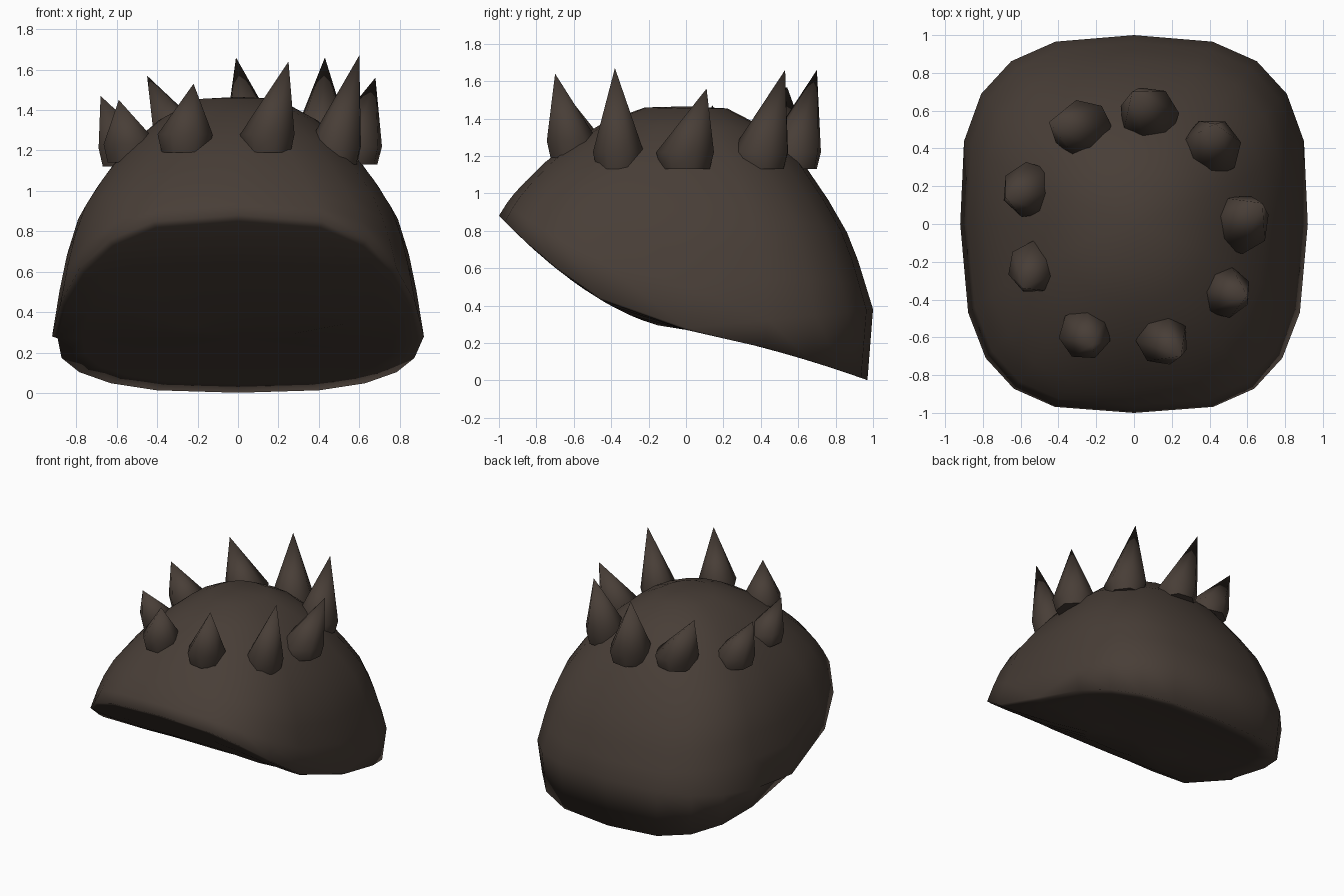
import bpy, bmesh, math
from mathutils import Vector

cube = bpy.data.objects.get("Cube")
if cube:
    bpy.data.objects.remove(cube, do_unlink=True)

brown = bpy.data.materials.new("dark_brown")
brown.use_nodes = True
COLOR = (0.065, 0.048, 0.038, 1)
brown.diffuse_color = COLOR
shader = brown.node_tree.nodes["Principled BSDF"]
shader.inputs["Base Color"].default_value = COLOR
shader.inputs["Roughness"].default_value = 0.9

SEGMENTS = 20
TOP = 1.465


def outline(angle, r):
    """Unit superellipse point, squarer toward the rim and wider at the back."""
    c, s = math.cos(angle), math.sin(angle)
    n = 2 + (1.1 if s < 0 else 0.85) * r * r
    x, y = math.copysign(abs(c) ** (2 / n), c), math.copysign(abs(s) ** (2 / n), s)
    return x * (1 + 0.03 * y), y


def loft(name, rings, start=None, end=None, cap_start=False):
    """Skin a list of closed rings, with optional pole points."""
    bm = bmesh.new()
    loops = [[bm.verts.new(p) for p in ring] for ring in rings]
    count = len(loops[0])
    for a, b in zip(loops, loops[1:]):
        for i in range(count):
            j = (i + 1) % count
            bm.faces.new((a[i], a[j], b[j], b[i]))
    for pole, loop in ((start, loops[0]), (end, loops[-1])):
        if pole is not None:
            tip = bm.verts.new(pole)
            for i in range(count):
                bm.faces.new((tip, loop[i], loop[(i + 1) % count]))
    if cap_start:
        bm.faces.new(loops[0])
    bmesh.ops.recalc_face_normals(bm, faces=bm.faces)
    mesh = bpy.data.meshes.new(name)
    bm.to_mesh(mesh)
    bm.free()
    mesh.materials.append(brown)
    obj = bpy.data.objects.new(name, mesh)
    bpy.context.collection.objects.link(obj)
    return obj


def smooth(obj, degrees):
    bpy.ops.object.select_all(action="DESELECT")
    obj.select_set(True)
    bpy.context.view_layer.objects.active = obj
    bpy.ops.object.shade_smooth_by_angle(angle=math.radians(degrees))


def edge_height(y):
    """Height of the widest edge: raised brow in front, low nape behind."""
    return 0.28 + 0.6 * abs(y) ** 1.7 if y < 0 else 0.28 + 0.1 * y


def under_height(y):
    """Height of the closed underside, falling from brow to nape."""
    return 0.27 + 0.61 * abs(y) ** 1.7 if y < 0 else 0.27 - 0.19 * y - 0.09 * y * y


# Shell: radius, then fraction of the drop toward the front, sides and back
PROFILE = [
    (0.22, 0.01, 0.01, 0.01),
    (0.43, 0.14, 0.10, 0.11),
    (0.62, 0.33, 0.23, 0.27),
    (0.76, 0.52, 0.38, 0.46),
    (0.86, 0.69, 0.51, 0.62),
    (0.92, 0.80, 0.66, 0.76),
    (0.96, 0.89, 0.81, 0.88),
    (1.00, 1.00, 1.00, 1.00),
]
angles = [math.tau * i / SEGMENTS for i in range(SEGMENTS)]
rings = []
for r, front, side, back in PROFILE:
    ring = []
    for a in angles:
        x, y = outline(a, r)
        w = math.sin(a) ** 2
        t = side * (1 - w) + (front if y < 0 else back) * w
        z = TOP - t * (TOP - edge_height(outline(a, 1)[1]))
        ring.append(Vector((0.92 * r * x, r * y, z)))
    rings.append(ring)

# Underside rings close the body below the widest edge
lip = rings[-1]
for scale in (0.97, 0.84, 0.62, 0.32):
    rings.append([Vector((p.x * scale, p.y * scale, under_height(p.y * scale))) for p in lip])
shell = loft("shell", rings, start=(0, 0, TOP), end=(0, 0, under_height(0)))
smooth(shell, 170)

# Crown of leaning spikes: base x, y, z, radius, then tip x, y, z
SPIKES = [
    (-0.27, 0.50, 1.16, 0.16, -0.45, 0.54, 1.57),
    (0.08, 0.57, 1.13, 0.16, -0.01, 0.70, 1.66),
    (0.41, 0.40, 1.13, 0.16, 0.43, 0.53, 1.66),
    (0.56, 0.00, 1.13, 0.16, 0.68, 0.11, 1.56),
    (0.48, -0.36, 1.13, 0.14, 0.60, -0.38, 1.67),
    (0.15, -0.61, 1.19, 0.14, 0.25, -0.70, 1.64),
    (-0.26, -0.58, 1.19, 0.14, -0.22, -0.64, 1.53),
    (-0.53, -0.23, 1.14, 0.14, -0.59, -0.34, 1.45),
    (-0.55, 0.18, 1.12, 0.15, -0.68, 0.14, 1.47),
]
for k, (bx, by, bz, radius, tx, ty, tz) in enumerate(SPIKES):
    base, tip = Vector((bx, by, bz)), Vector((tx, ty, tz))

    def spike_ring(center, r):
        return [center + Vector((r * math.cos(math.tau * i / 7 + k),
                                 r * math.sin(math.tau * i / 7 + k), 0)) for i in range(7)]

    spike = loft(f"spike_{k + 1}",
                 [spike_ring(base, radius * 0.85),
                  spike_ring(base + Vector((0, 0, 0.09)), radius)],
                 end=tip, cap_start=True)
    smooth(spike, 60)
